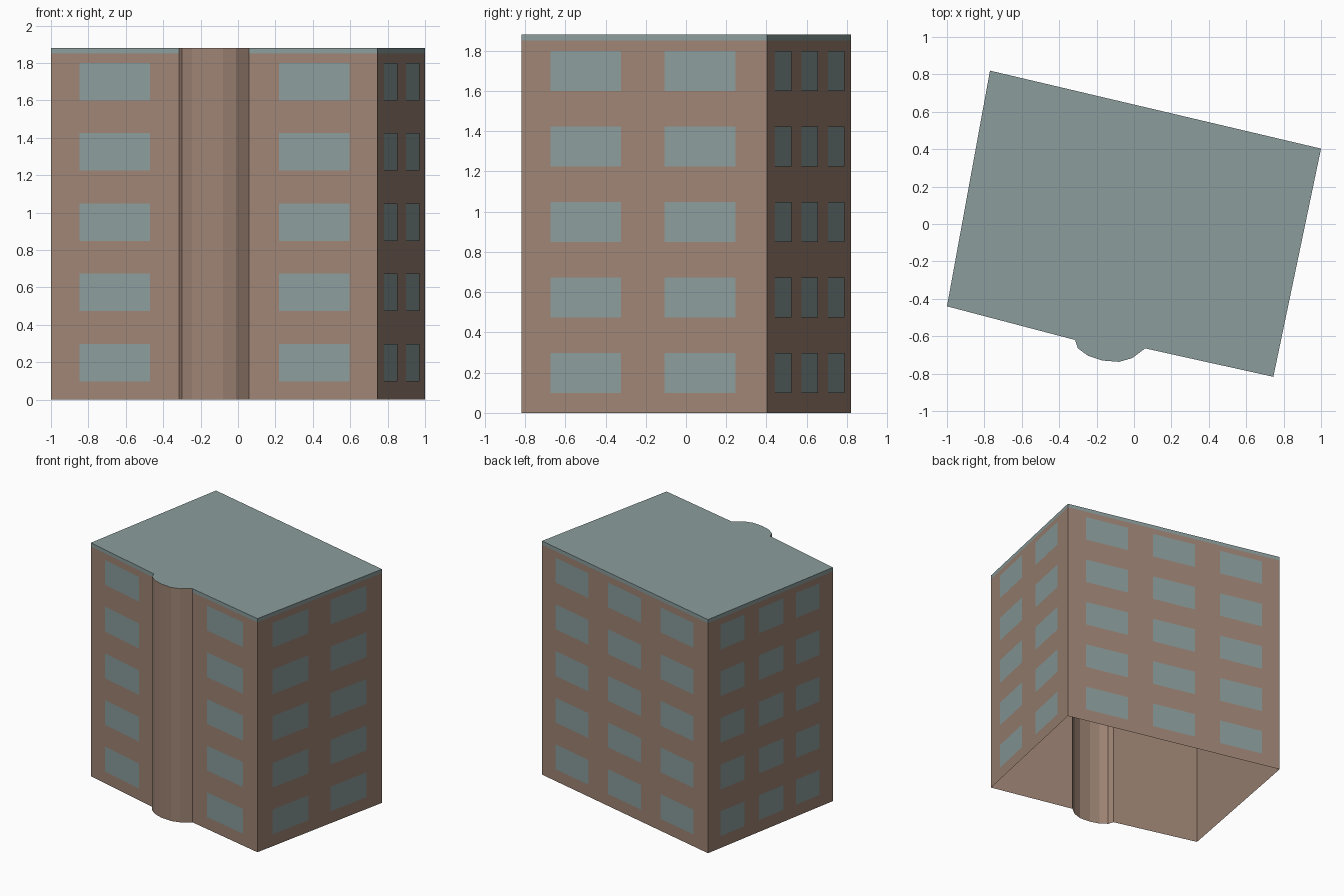
import bpy
from mathutils import Vector

cube = bpy.data.objects.get("Cube")
if cube:
    bpy.data.objects.remove(cube, do_unlink=True)

HEIGHT, BAND = 1.88, 1.85


def material(name, rgb):
    m = bpy.data.materials.new(name)
    m.use_nodes = True
    m.diffuse_color = (*rgb, 1)
    m.node_tree.nodes["Principled BSDF"].inputs["Base Color"].default_value = (*rgb, 1)
    return m


brick = material("brown wall", (0.34, 0.23, 0.175))
slate = material("grey blue", (0.26, 0.335, 0.335))


def build(name, verts, faces, mat):
    mesh = bpy.data.meshes.new(name)
    mesh.from_pydata(verts, [], faces)
    mesh.materials.append(mat)
    obj = bpy.data.objects.new(name, mesh)
    bpy.context.collection.objects.link(obj)
    return obj


def quads(name, panels, mat):
    """Upright panels, each given as (start, end, bottom, top)."""
    verts, faces = [], []
    for p, q, z0, z1 in panels:
        n = len(verts)
        verts += [(*p, z0), (*q, z0), (*q, z1), (*p, z1)]
        faces.append((n, n + 1, n + 2, n + 3))
    return build(name, verts, faces, mat)


# Footprint, counter-clockwise from the front corner, with the rounded bay
front_a, front_b = Vector((-1, -0.44)), Vector((0.745, -0.817))
back_a, back_b = Vector((1, 0.403)), Vector((-0.77, 0.82))
bay = [Vector(p) for p in ((-0.315, -0.62), (-0.30, -0.665), (-0.245, -0.705),
                           (-0.17, -0.73), (-0.08, -0.737), (-0.01, -0.717),
                           (0.06, -0.665))]
flat_walls = [(front_a, bay[0]), (bay[-1], front_b), (front_b, back_a),
              (back_a, back_b), (back_b, front_a)]

# Walls, open underneath, with a roof edge band on the flat ones
quads("walls", [(p, q, 0, BAND) for p, q in flat_walls], brick)
quads("roof_edge", [(p, q, BAND, HEIGHT) for p, q in flat_walls], slate)
quads("rounded_bay", [(p, q, 0, HEIGHT) for p, q in zip(bay, bay[1:])], brick)

# Flat roof
outline = [front_a, *bay, front_b, back_a, back_b]
build("roof", [(*p, HEIGHT) for p in outline], [range(len(outline))], slate)


def windows(name, start, end, columns):
    """Thin window panes on one wall; columns are fractions along it."""
    along = end - start
    out = Vector((along.y, -along.x)).normalized() * 0.004
    panels = []
    for floor in range(5):
        z = 0.098 + floor * 0.3755
        for a, b in columns:
            panels.append((start + along * a + out, start + along * b + out, z, z + 0.2))
    quads(name, panels, slate)


windows("front_windows_right", front_a, bay[0], [(0.226, 0.774)])
windows("front_windows_left", bay[-1], front_b, [(0.232, 0.785)])
windows("left_windows", front_b, back_a, [(0.119, 0.406), (0.582, 0.873)])
windows("back_windows", back_a, back_b, [(0.084, 0.283), (0.4, 0.6), (0.717, 0.916)])
windows("right_windows", back_b, front_a, [(0.096, 0.288), (0.405, 0.6), (0.70, 0.89)])
